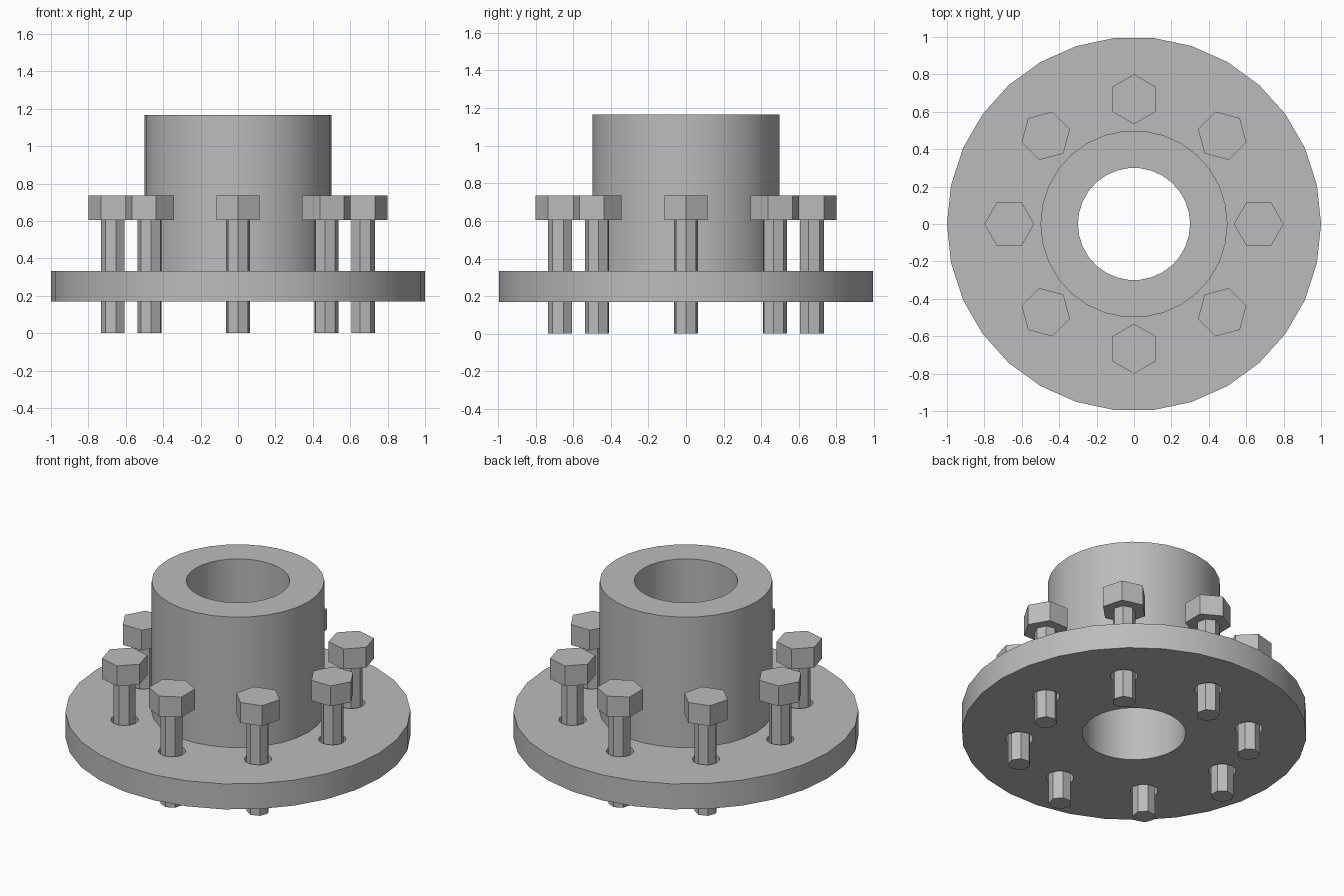
import bpy, bmesh
from math import cos, sin, pi, radians

cube = bpy.data.objects.get("Cube")
if cube:
    bpy.data.objects.remove(cube, do_unlink=True)

steel = bpy.data.materials.new("grey steel")
steel.use_nodes = True
GREY = (0.5, 0.5, 0.5, 1)
steel.diffuse_color = GREY
steel.node_tree.nodes["Principled BSDF"].inputs["Base Color"].default_value = GREY

BOLTS = 8
BOLT_CIRCLE = 0.667


def lathe(bm, profile, sides, angle=0, centre=(0, 0)):
    """Revolve a closed (radius, z) profile; radius 0 ends are left out and capped."""
    rings = []
    for r, z in profile:
        rings.append([bm.verts.new((centre[0] + r * cos(angle + 2 * pi * i / sides),
                                    centre[1] + r * sin(angle + 2 * pi * i / sides), z))
                      for i in range(sides)])
    return rings


def bridge(bm, a, b):
    n = len(a)
    for i in range(n):
        bm.faces.new((a[i], a[(i + 1) % n], b[(i + 1) % n], b[i]))


def prism(bm, radius, z0, z1, sides, angle):
    centre = (BOLT_CIRCLE * cos(angle), BOLT_CIRCLE * sin(angle))
    low, high = lathe(bm, [(radius, z0), (radius, z1)], sides, angle, centre)
    bridge(bm, low, high)
    bm.faces.new(low[::-1])
    bm.faces.new(high)


def finish(bm, name):
    bmesh.ops.recalc_face_normals(bm, faces=bm.faces)
    mesh = bpy.data.meshes.new(name)
    bm.to_mesh(mesh)
    bm.free()
    mesh.materials.append(steel)
    obj = bpy.data.objects.new(name, mesh)
    bpy.context.collection.objects.link(obj)
    return obj


# Flange disc, hub and bore as one revolved body
bm = bmesh.new()
outline = [(0.3, 0.17), (1, 0.17), (1, 0.333), (0.5, 0.333), (0.5, 1.167), (0.3, 1.167)]
rings = lathe(bm, outline, 30)
for a, b in zip(rings, rings[1:] + rings[:1]):
    bridge(bm, a, b)
flange = finish(bm, "flange_hub")

# Bolt holes through the disc
bm = bmesh.new()
for i in range(BOLTS):
    prism(bm, 0.08, 0.1, 0.4, 14, 2 * pi * i / BOLTS)
cutter = finish(bm, "hole_cutter")
cutter.hide_render = True
cutter.hide_viewport = True
holes = flange.modifiers.new("bolt_holes", 'BOOLEAN')
holes.operation = 'DIFFERENCE'
holes.solver = 'EXACT'
holes.object = cutter

# Apply the cut, then smooth the round walls
bpy.context.view_layer.update()
cut = bpy.data.meshes.new_from_object(flange.evaluated_get(bpy.context.evaluated_depsgraph_get()))
flange.modifiers.clear()
flange.data = cut
bpy.data.objects.remove(cutter, do_unlink=True)
bpy.ops.object.select_all(action='DESELECT')
flange.select_set(True)
bpy.context.view_layer.objects.active = flange
bpy.ops.object.shade_smooth_by_angle(angle=radians(30))

# Hex bolts standing proud of the disc
for i in range(BOLTS):
    angle = 2 * pi * i / BOLTS
    bm = bmesh.new()
    prism(bm, 0.0667, 0, 0.605, 7, angle)
    prism(bm, 0.1333, 0.605, 0.735, 6, angle)
    finish(bm, f"bolt_{i + 1}")
